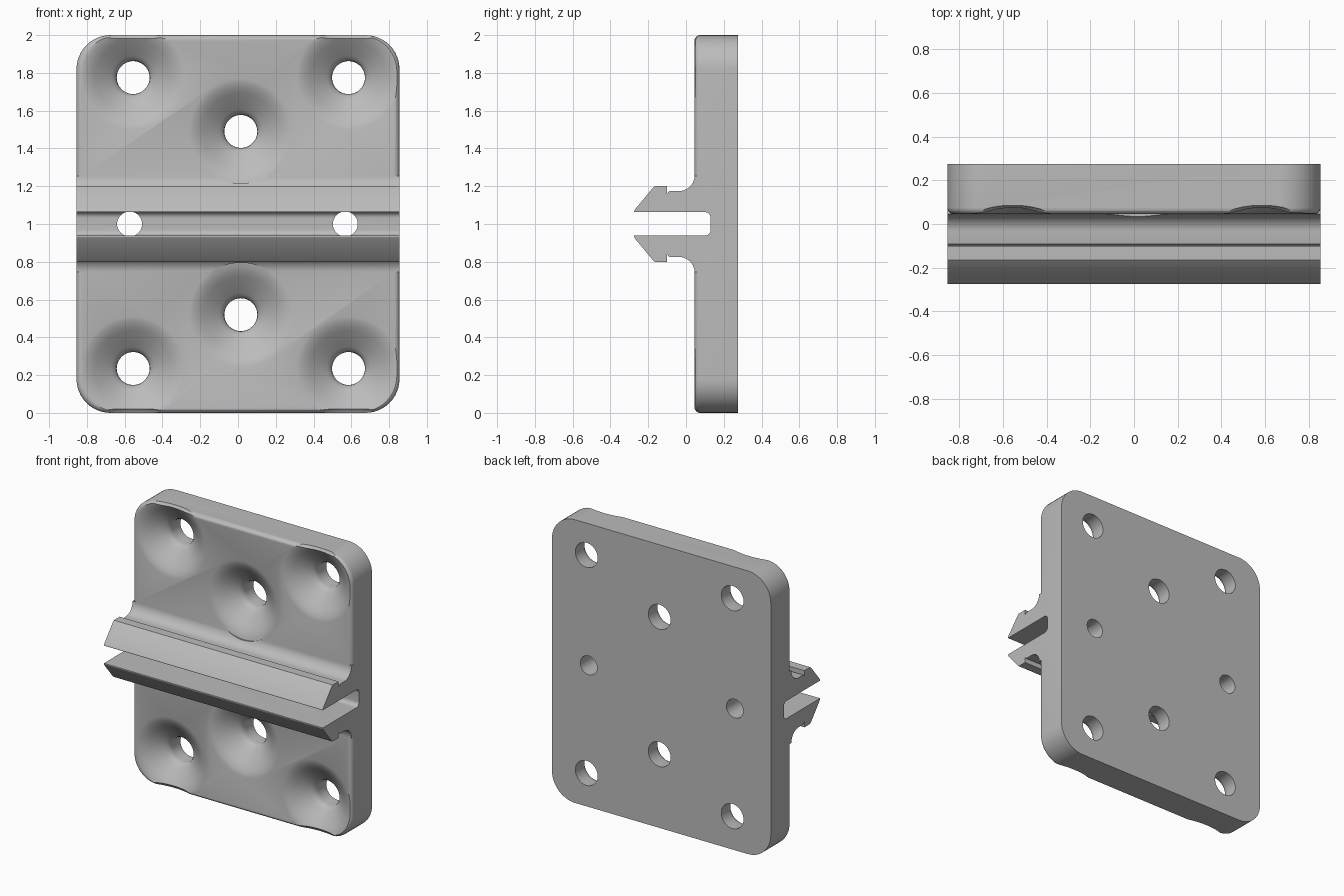
import bpy, bmesh, math
from mathutils import Vector

cube = bpy.data.objects.get("Cube")
if cube:
    bpy.data.objects.remove(cube, do_unlink=True)

W, FRONT, BACK, EDGE, CORNER = 0.855, 0.045, 0.275, 0.03, 0.18

grey = bpy.data.materials.new("plain grey")
grey.use_nodes = True
grey.diffuse_color = (0.5, 0.5, 0.5, 1)
grey.node_tree.nodes["Principled BSDF"].inputs["Base Color"].default_value = (0.5, 0.5, 0.5, 1)


def loft(name, rings):
    """Closed solid through rings of equal point count, capped at both ends."""
    bm = bmesh.new()
    loops = [[bm.verts.new(p) for p in ring] for ring in rings]
    n = len(loops[0])
    for a, b in zip(loops, loops[1:]):
        for i in range(n):
            j = (i + 1) % n
            bm.faces.new((a[i], a[j], b[j], b[i]))
    bm.faces.new(loops[0])
    bm.faces.new(loops[-1])
    bmesh.ops.recalc_face_normals(bm, faces=bm.faces)
    mesh = bpy.data.meshes.new(name)
    bm.to_mesh(mesh)
    bm.free()
    mesh.materials.append(grey)
    obj = bpy.data.objects.new(name, mesh)
    bpy.context.collection.objects.link(obj)
    return obj


def arc(cx, cy, r, start, end, steps=8):
    angles = [math.radians(start + (end - start) * i / steps) for i in range(steps + 1)]
    return [(cx + r * math.cos(a), cy + r * math.sin(a)) for a in angles]


def turned(name, profile, x, z, sides=64):
    """Solid of revolution about the y axis from (radius, y) points."""
    return loft(name, [[(px, y, pz) for px, pz in arc(x, z, r, 0, 360, sides)[:-1]]
                       for r, y in profile])


def extruded(name, profile, half):
    return loft(name, [[(x, y, z) for y, z in profile] for x in (-half, half)])


def combine(tool, operation):
    mod = plate.modifiers.new(tool.name, 'BOOLEAN')
    mod.object, mod.operation, mod.solver = tool, operation, 'EXACT'
    tool.hide_render = True
    bpy.context.view_layer.objects.active = plate
    bpy.ops.object.modifier_apply(modifier=mod.name)
    bpy.data.objects.remove(tool, do_unlink=True)


def plate_ring(y, inset):
    ring = []
    for k, (sx, sz) in enumerate([(1, 1), (-1, 1), (-1, -1), (1, -1)]):
        ring += arc(sx * (W - CORNER), 1 + sz * (1 - CORNER), CORNER - inset,
                    90 * k, 90 * k + 90, 12)
    return [(x, y, z) for x, z in ring]


# Rounded plate with a softened front edge
rings = [plate_ring(BACK, 0)]
for a in range(0, 91, 15):
    t = math.radians(a)
    rings.append(plate_ring(FRONT + EDGE * (1 - math.sin(t)), EDGE * (1 - math.cos(t))))
plate = loft("mounting_plate", rings)

# Barbed clip rail: upper half of the side profile, mirrored below
upper = [(-0.275, 1.03), (-0.275, 1.068), (-0.268, 1.08), (-0.175, 1.192), (-0.165, 1.2),
         (-0.1, 1.2), (-0.1, 1.16), (-0.092, 1.172), (-0.08, 1.175)]
upper += arc(-0.035, 1.255, 0.08, -90, 0, 10) + [(0.2, 1.255)]
lower = [(y, 2 - z) for y, z in reversed(upper)]
combine(extruded("clip_rail", upper + lower, W), 'UNION')

# Slot that splits the rail into two jaws
slot = [(-0.4, 0.938)] + arc(0.1, 0.968, 0.03, -90, 0) + arc(0.1, 1.033, 0.03, 0, 90) + [(-0.4, 1.063)]
combine(extruded("slot_cutter", slot, 1), 'DIFFERENCE')

# Countersunk screw holes
sink = [(0.275, -0.02), (0.275, FRONT), (0.25, 0.052), (0.225, 0.064), (0.2, 0.08),
        (0.115, 0.144), (0.098, 0.158), (0.09, 0.172), (0.087, 0.19), (0.087, 0.4)]
corners = [(x, z) for x in (-0.555, 0.585) for z in (0.235, 1.775)]
for x, z in corners + [(0.015, 0.52), (0.015, 1.49)]:
    combine(turned("screw_hole_cutter", sink, x, z), 'DIFFERENCE')

# Dips where the corner countersinks meet the top and bottom edges
for x, z in corners:
    edge = 2.02 if z > 1 else -0.02
    dip = turned("edge_dip_cutter", [(math.cos(t), math.sin(t)) for t in
                 [math.radians(a) for a in range(-85, 86, 10)]], 0, 0, 48)
    for v in dip.data.vertices:
        v.co = Vector((x + 0.2 * v.co.x, 0.02 + 0.07 * v.co.y, edge + 0.06 * v.co.z))
    combine(dip, 'DIFFERENCE')

# Pin holes at the bottom of the slot
for x in (-0.574, 0.568):
    combine(turned("pin_hole_cutter", [(0.066, 0.05), (0.066, 0.4)], x, 1.0, 48), 'DIFFERENCE')

# Smooth the rounded surfaces, keep the edges crisp
bpy.ops.object.select_all(action='DESELECT')
plate.select_set(True)
bpy.context.view_layer.objects.active = plate
bpy.ops.object.shade_smooth_by_angle(angle=math.radians(28))
